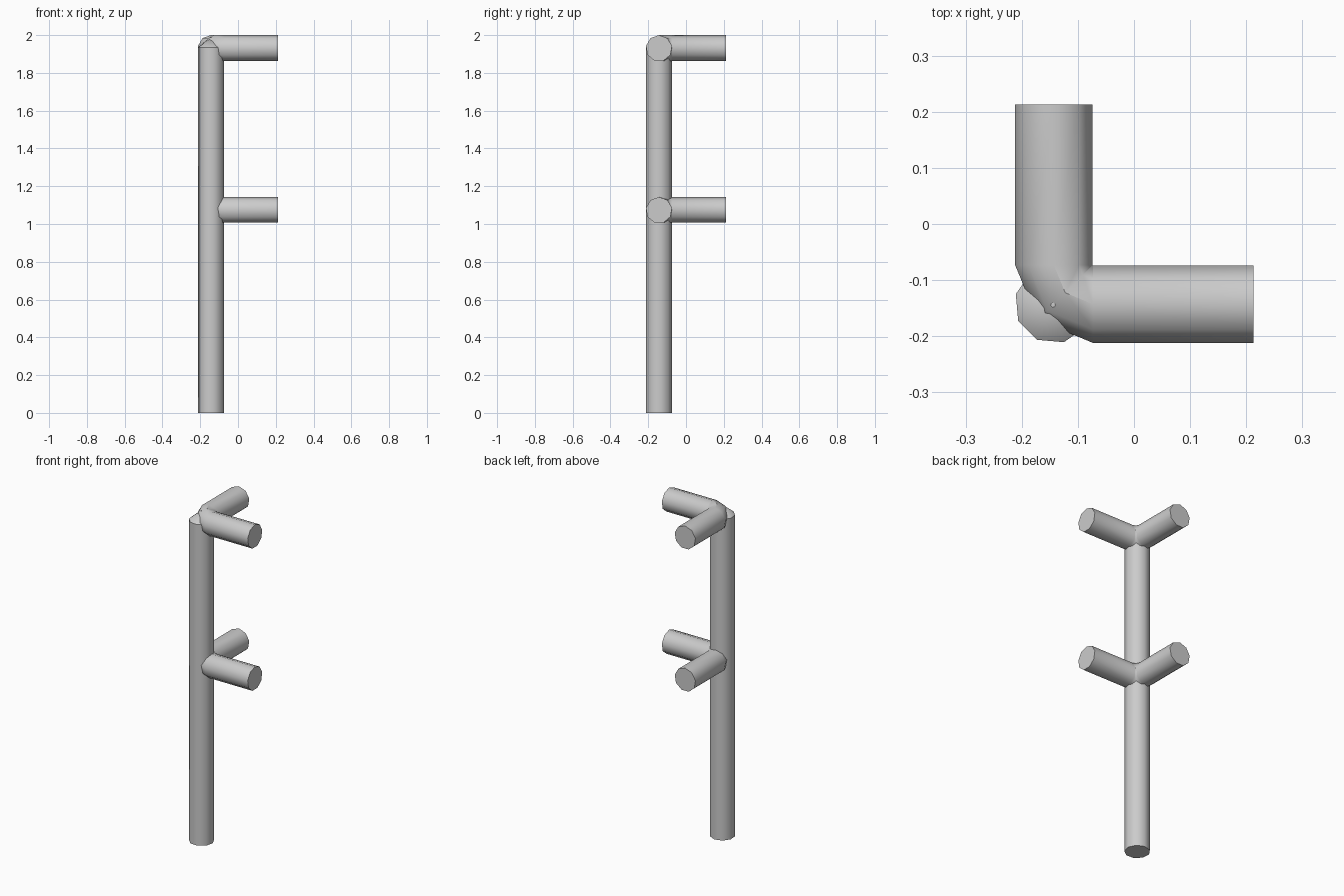
import bpy, bmesh, math
from mathutils import Vector

if "Cube" in bpy.data.objects:
    bpy.data.objects.remove(bpy.data.objects["Cube"])

SIDES = 9
R = 0.07
C = -0.143      # post and rail axis offset
END = 0.213     # open end of the rails


def make_object(name, bm):
    bmesh.ops.recalc_face_normals(bm, faces=bm.faces)
    mesh = bpy.data.meshes.new(name)
    bm.to_mesh(mesh)
    bm.free()
    ob = bpy.data.objects.new(name, mesh)
    bpy.context.collection.objects.link(ob)
    bpy.ops.object.select_all(action='DESELECT')
    ob.select_set(True)
    bpy.context.view_layer.objects.active = ob
    bpy.ops.object.shade_smooth_by_angle(angle=math.radians(42))
    return ob


def bridge(bm, a, b):
    for i in range(SIDES):
        j = (i + 1) % SIDES
        bm.faces.new((a[i], a[j], b[j], b[i]))


def corner_post():
    bm = bmesh.new()
    rings = []
    for z in (0.0, 1.935):
        ring = []
        for i in range(SIDES):
            a = math.radians(45) + math.tau * i / SIDES
            ring.append(bm.verts.new((C + R * math.cos(a), C + R * math.sin(a), z)))
        rings.append(ring)
    bridge(bm, *rings)
    bm.faces.new(rings[0])
    # low pointed cap
    tip = bm.verts.new((C, C, 1.992))
    for i in range(SIDES):
        bm.faces.new((rings[1][i], rings[1][(i + 1) % SIDES], tip))
    make_object("corner_post", bm)


def corner_rail(name, z):
    # tube along x, tight two-step elbow, tube along y
    bm = bmesh.new()
    d = R * (1 - math.sqrt(0.5))
    stations = [((END, C), 0), ((C + R, C), 0), ((C + d, C + d), 45),
                ((C, C + R), 90), ((C, END), 90)]
    rings = []
    for (x, y), deg in stations:
        t = math.radians(deg)
        side = Vector((math.sin(t), math.cos(t), 0))
        ring = []
        for i in range(SIDES):
            a = math.tau * i / SIDES
            p = Vector((x, y, z)) + side * R * math.sin(a)
            p.z += R * math.cos(a)
            ring.append(bm.verts.new(p))
        rings.append(ring)
    for a, b in zip(rings, rings[1:]):
        bridge(bm, a, b)
    bm.faces.new(rings[0])
    bm.faces.new(rings[-1])
    make_object(name, bm)


corner_post()
corner_rail("top_rail", 1.93)
corner_rail("middle_rail", 1.073)
